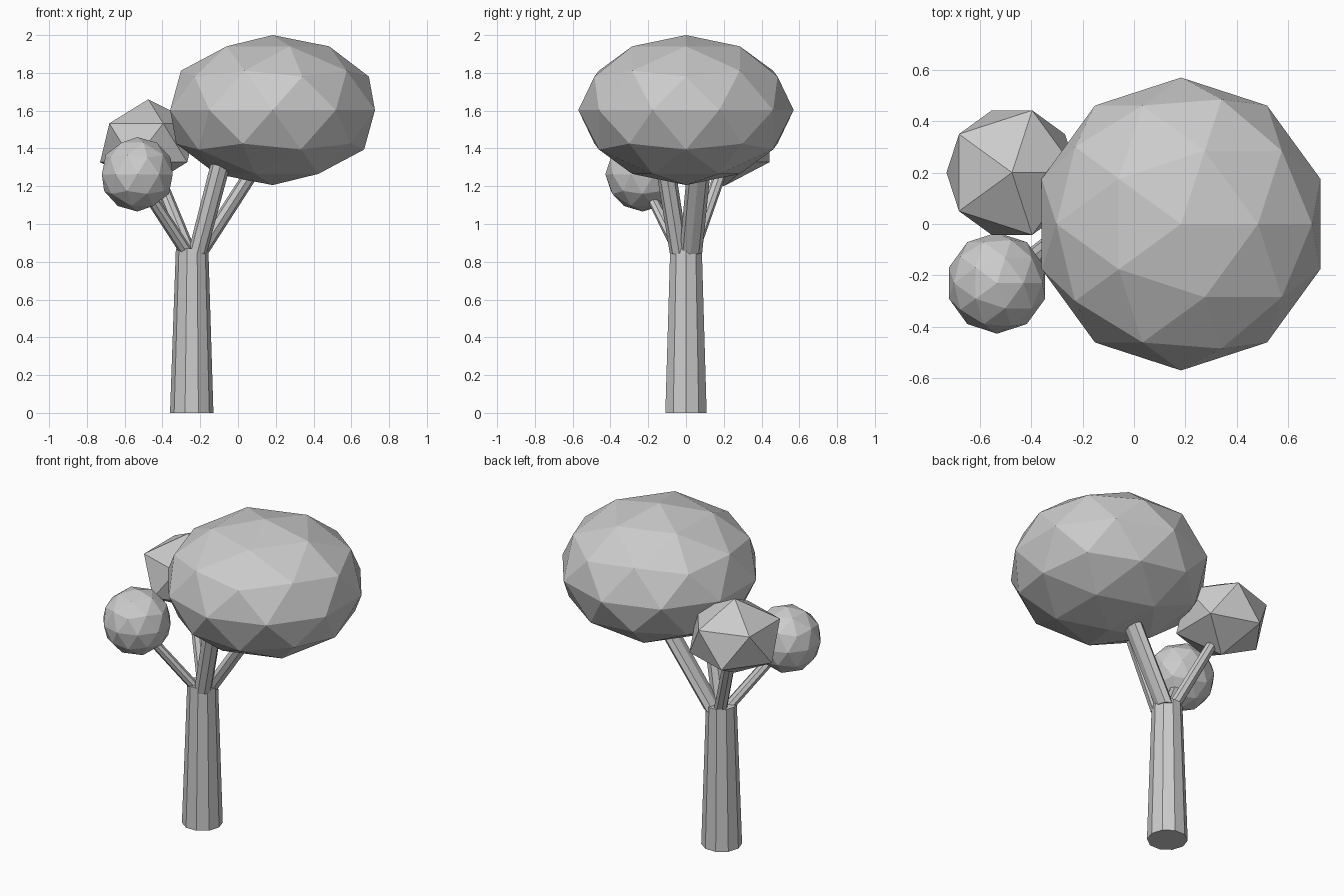
import bpy
import bmesh
from math import cos, sin, tau

cube = bpy.data.objects.get("Cube")
if cube:
    bpy.data.objects.remove(cube, do_unlink=True)

# Single plain grey for the whole tree
grey = bpy.data.materials.new("plain_grey")
grey.use_nodes = True
colour = (0.6, 0.6, 0.6, 1)
grey.diffuse_color = colour
grey.node_tree.nodes["Principled BSDF"].inputs["Base Color"].default_value = colour


def finish(name, bm):
    bmesh.ops.recalc_face_normals(bm, faces=bm.faces)
    mesh = bpy.data.meshes.new(name)
    bm.to_mesh(mesh)
    bm.free()
    mesh.materials.append(grey)
    obj = bpy.data.objects.new(name, mesh)
    bpy.context.collection.objects.link(obj)
    return obj


def limb(name, base, top, base_radii, top_radii, sides):
    """Faceted tapered limb between two level rings."""
    bm = bmesh.new()
    rings = []
    for (x, y, z), (rx, ry) in ((base, base_radii), (top, top_radii)):
        angles = [tau * i / sides for i in range(sides)]
        rings.append([bm.verts.new((x + rx * cos(a), y + ry * sin(a), z)) for a in angles])
    low, high = rings
    for i in range(sides):
        j = (i + 1) % sides
        bm.faces.new((low[i], low[j], high[j], high[i]))
    bm.faces.new(low[::-1])
    bm.faces.new(high)
    return finish(name, bm)


def foliage(name, centre, radius, height, detail):
    """Faceted ball of leaves, squashed to the given half height."""
    bm = bmesh.new()
    bmesh.ops.create_icosphere(bm, subdivisions=detail, radius=1)
    bmesh.ops.scale(bm, vec=(radius, radius, height), verts=bm.verts)
    bmesh.ops.translate(bm, vec=centre, verts=bm.verts)
    return finish(name, bm)


# Trunk
limb("trunk", (-0.245, 0, 0), (-0.243, 0, 0.87), (0.115, 0.115), (0.086, 0.088), 10)

# Branches
limb("front_main_branch", (-0.217, -0.035, 0.84), (-0.07, -0.125, 1.4),
     (0.05, 0.05), (0.054, 0.052), 8)
limb("back_main_branch", (-0.205, 0.025, 0.84), (0.13, 0.075, 1.36),
     (0.045, 0.06), (0.045, 0.063), 8)
limb("front_small_branch", (-0.265, -0.03, 0.84), (-0.5, -0.21, 1.2),
     (0.04, 0.035), (0.038, 0.032), 8)
limb("back_small_branch", (-0.255, 0.03, 0.84), (-0.45, 0.2, 1.32),
     (0.04, 0.036), (0.036, 0.034), 8)

# Leaves
foliage("large_crown", (0.183, 0, 1.603), 0.57, 0.397, 2)
foliage("small_crown", (-0.533, -0.23, 1.263), 0.197, 0.197, 2)
foliage("back_crown", (-0.475, 0.2, 1.43), 0.285, 0.23, 1)
